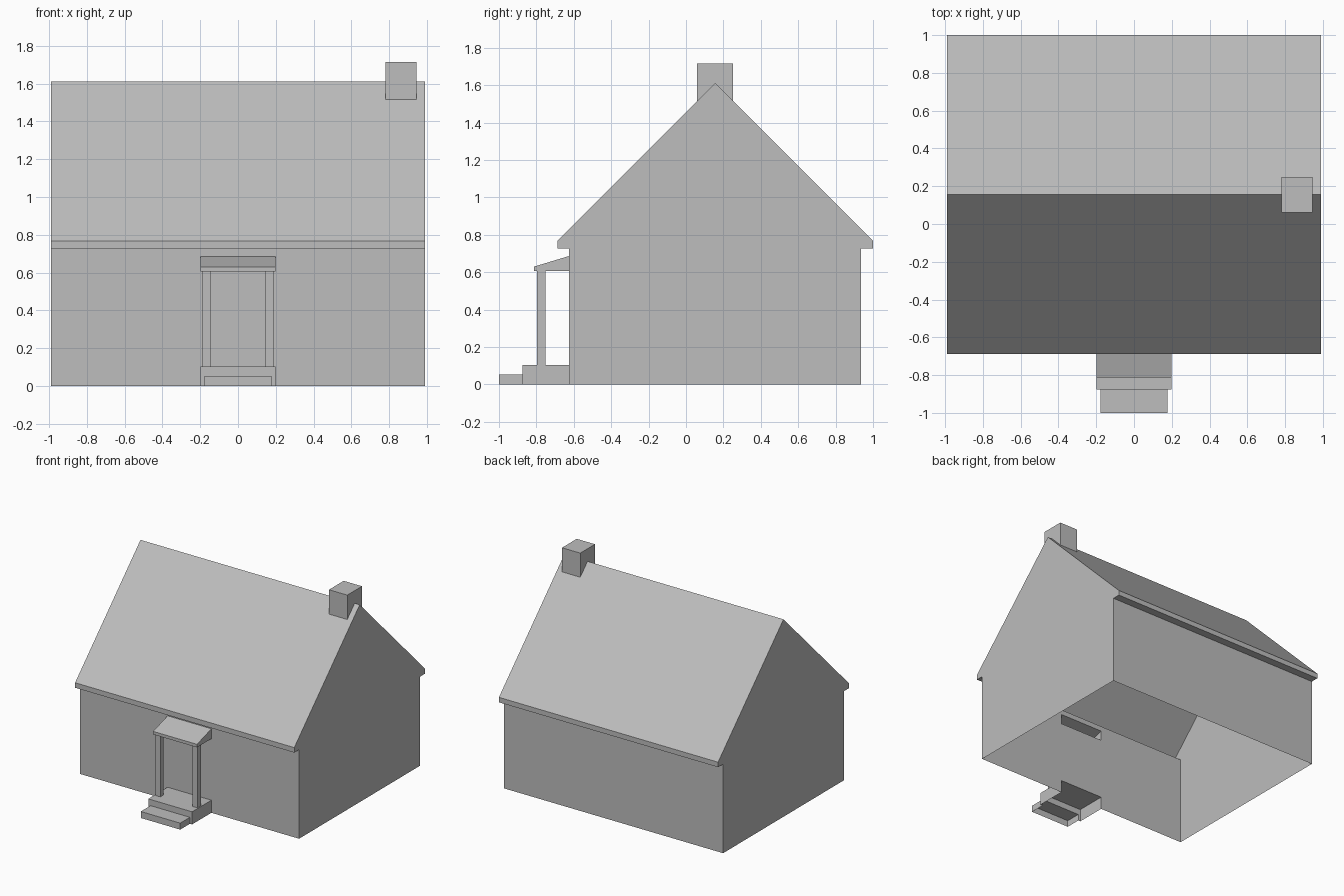
import bpy
import bmesh
from mathutils import Vector

cube = bpy.data.objects.get("Cube")
if cube:
    bpy.data.objects.remove(cube, do_unlink=True)

GREY = (0.51, 0.51, 0.51, 1.0)
plaster = bpy.data.materials.new("mid_grey")
plaster.use_nodes = True
plaster.diffuse_color = GREY
plaster.node_tree.nodes["Principled BSDF"].inputs["Base Color"].default_value = GREY


def prism(name, profile, x0, x1, open_sides=()):
    """Sweep a counter-clockwise (y, z) profile along x, leaving some sides open."""
    bm = bmesh.new()
    near = [bm.verts.new((x0, y, z)) for y, z in profile]
    far = [bm.verts.new((x1, y, z)) for y, z in profile]
    bm.faces.new(far)
    bm.faces.new(near[::-1])
    for i in range(len(profile)):
        j = (i + 1) % len(profile)
        if i not in open_sides:
            bm.faces.new((far[j], far[i], near[i], near[j]))
    mesh = bpy.data.meshes.new(name)
    bm.to_mesh(mesh)
    bm.free()
    mesh.materials.append(plaster)
    obj = bpy.data.objects.new(name, mesh)
    bpy.context.collection.objects.link(obj)
    return obj


def box_profile(y0, y1, z0, z1):
    """Sides in order: bottom, back, top, front."""
    return [(y0, z0), (y1, z0), (y1, z1), (y0, z1)]


def cut_opening(obj, facing, low, high):
    """Remove the part of the faces turned towards `facing` inside a box."""
    bm = bmesh.new()
    bm.from_mesh(obj.data)
    facing = Vector(facing).normalized()

    def targets():
        bm.normal_update()
        return [f for f in bm.faces if f.normal.dot(facing) > 0.99]

    for axis in range(3):
        normal = Vector((0, 0, 0))
        normal[axis] = 1
        for limit in (low[axis], high[axis]):
            faces = targets()
            edges = {e for f in faces for e in f.edges}
            verts = {v for f in faces for v in f.verts}
            bmesh.ops.bisect_plane(bm, geom=[*verts, *edges, *faces], dist=1e-5,
                                   plane_co=normal * limit, plane_no=normal)
    doomed = [f for f in targets()
              if all(low[a] < f.calc_center_median()[a] < high[a] for a in range(3))]
    bmesh.ops.delete(bm, geom=doomed, context='FACES')
    bm.to_mesh(obj.data)
    bm.free()


# Main dimensions
HALF = 0.99
WALL_F, WALL_B = -0.626, 0.935
EAVE_F, EAVE_B = -0.688, 1.0
SOFFIT, EAVE_TOP = 0.727, 0.768
RIDGE_Y, RIDGE_Z = 0.156, 1.612
SLOPE = (RIDGE_Z - EAVE_TOP) / (RIDGE_Y - EAVE_F)
PORCH = 0.198
BASE_TOP, BASE_F = 0.103, -0.875
STEP, STEP_TOP = 0.178, 0.053
CANOPY_Z, CANOPY_TOP = 0.605, 0.686

# House shell: walls, eaves and gable roof, open underneath
house = prism("house_shell", [
    (WALL_F, 0), (WALL_B, 0), (WALL_B, SOFFIT), (EAVE_B, SOFFIT), (EAVE_B, EAVE_TOP),
    (RIDGE_Y, RIDGE_Z), (EAVE_F, EAVE_TOP), (EAVE_F, SOFFIT), (WALL_F, SOFFIT),
], -HALF, HALF, open_sides=(0,))

# Chimney straddling the ridge
CH_X0, CH_X1, CH_F, CH_B = 0.78, 0.945, 0.06, 0.25
prism("chimney", [
    (CH_F, RIDGE_Z - SLOPE * (RIDGE_Y - CH_F)), (RIDGE_Y, RIDGE_Z),
    (CH_B, RIDGE_Z - SLOPE * (CH_B - RIDGE_Y)), (CH_B, 1.715), (CH_F, 1.715),
], CH_X0, CH_X1, open_sides=(0, 1))

# Porch base and lower step, hollow underneath
base = prism("porch_base", box_profile(BASE_F, WALL_F, 0, BASE_TOP),
             -PORCH, PORCH, open_sides=(0, 1))
prism("porch_step", box_profile(-1.0, BASE_F, 0, STEP_TOP),
      -STEP, STEP, open_sides=(0, 1))

# Lean-to porch roof
prism("porch_roof", [(-0.812, CANOPY_Z), (WALL_F, CANOPY_Z), (WALL_F, CANOPY_TOP),
                     (-0.812, 0.63)], -PORCH, PORCH, open_sides=(1,))

# Porch posts
for side, name in ((1, "left_post"), (-1, "right_post")):
    x0, x1 = sorted((side * 0.145, side * 0.19))
    prism(name, box_profile(-0.796, -0.751, BASE_TOP, CANOPY_Z), x0, x1, open_sides=(0, 2))

# Openings where the hollow parts join
cut_opening(house, (0, -1, 0), (-PORCH, -2, -1), (PORCH, 2, BASE_TOP))
cut_opening(house, (0, -1, 0), (-PORCH, -0.65, CANOPY_Z), (PORCH, -0.6, CANOPY_TOP))
cut_opening(base, (0, -1, 0), (-STEP, -2, -1), (STEP, 2, STEP_TOP))
for direction in (-1, 1):
    cut_opening(house, (0, direction * SLOPE, 1), (CH_X0, CH_F, 1), (CH_X1, CH_B, 2))
